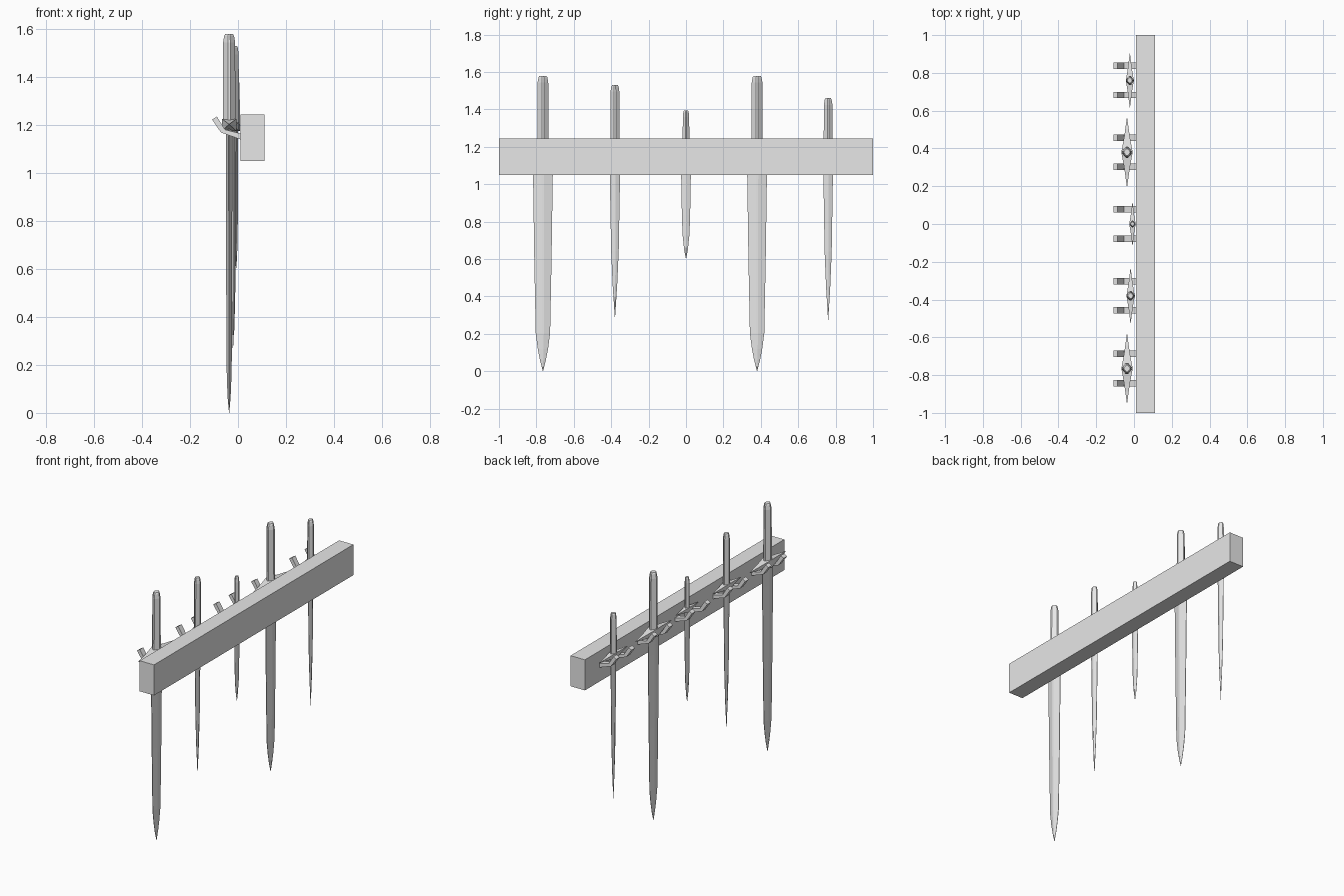
import bpy

cube = bpy.data.objects.get("Cube")
if cube:
    bpy.data.objects.remove(cube, do_unlink=True)

grey = bpy.data.materials.new("light_grey")
grey.use_nodes = True
grey.diffuse_color = (0.8, 0.8, 0.8, 1)
grey.node_tree.nodes["Principled BSDF"].inputs["Base Color"].default_value = (0.8, 0.8, 0.8, 1)


def loft(name, rings):
    """Join matching rings of points with quads and close both ends."""
    n = len(rings[0])
    verts = [p for ring in rings for p in ring]
    faces = [(r * n + i, r * n + (i + 1) % n, (r + 1) * n + (i + 1) % n, (r + 1) * n + i)
             for r in range(len(rings) - 1) for i in range(n)]
    faces += [tuple(reversed(range(n))), tuple(range(len(verts) - n, len(verts)))]
    mesh = bpy.data.meshes.new(name)
    mesh.from_pydata(verts, [], faces)
    mesh.materials.append(grey)
    obj = bpy.data.objects.new(name, mesh)
    bpy.context.collection.objects.link(obj)
    # make every face point outwards
    import bmesh
    bm = bmesh.new()
    bm.from_mesh(mesh)
    bmesh.ops.recalc_face_normals(bm, faces=bm.faces)
    bm.to_mesh(mesh)
    bm.free()
    return obj


def cut_diamond(x, y, z, hx, hy, cut=0.2):
    """Diamond section with its four corners trimmed."""
    c = cut
    shape = [(1, -c), (1, c), (c, 1), (-c, 1), (-1, c), (-1, -c), (-c, -1), (c, -1)]
    return [(x + hx * a, y + hy * b, z) for a, b in shape]


def rectangle(x, y, z, hx, hz):
    return [(x + hx * a, y, z + hz * b) for a, b in ((-1, -1), (1, -1), (1, 1), (-1, 1))]


# Wall board
loft("board", [rectangle(0.06, y, 1.147, 0.05, 0.097) for y in (-1, 1)])

# Bent hook outline in x, z
HOOK = [(0.01, 1.14), (0.01, 1.165), (-0.054, 1.181), (-0.088, 1.235),
        (-0.108, 1.223), (-0.071, 1.169)]

# Blade outlines: fraction of length from guard, fraction of half width
BROAD = [(0, 1), (0.12, 0.96), (0.5, 0.84), (0.83, 0.7), (0.9, 0.5), (0.95, 0.29), (1, 0.01)]
SLIM = [(0, 1), (0.15, 0.95), (0.6, 0.7), (0.8, 0.42), (1, 0.01)]
SHORT = [(0, 1), (0.2, 0.97), (0.6, 0.82), (0.78, 0.68), (0.92, 0.35), (1, 0.01)]

# y, x, top, tip, guard half length, guard half depth, grip half width, blade half width, outline
SWORDS = [
    (-0.765, -0.037, 1.58, 0.0, 0.18, 0.03, 0.03, 0.055, BROAD),
    (-0.38, -0.018, 1.53, 0.28, 0.143, 0.022, 0.025, 0.029, SLIM),
    (0.0, -0.008, 1.395, 0.6, 0.113, 0.017, 0.018, 0.027, SHORT),
    (0.38, -0.037, 1.58, 0.0, 0.18, 0.03, 0.03, 0.055, BROAD),
    (0.76, -0.022, 1.46, 0.27, 0.143, 0.021, 0.024, 0.027, SLIM),
]

for k, (y, x, top, tip, g_len, g_dep, grip, blade, outline) in enumerate(SWORDS, 1):
    g_hz = g_dep * 0.85
    g_z = 1.175 + g_hz

    # Crossguard tapering to both ends
    loft(f"guard_{k}", [rectangle(x, y + s * g_len, g_z + g_hz * (1 - w) * 0.1, g_dep * w, g_hz * w)
                        for s, w in ((-1, 0.04), (-0.45, 0.5), (0, 1), (0.45, 0.5), (1, 0.04))])

    # Grip with a chamfered top
    gx = grip * 0.88
    loft(f"grip_{k}", [cut_diamond(x, y, z, gx * w, grip * w)
                       for z, w in ((g_z, 1), (top - 0.035, 0.95), (top - 0.008, 0.78), (top, 0.6))])

    # Blade hanging below the guard
    thick = min(0.014, g_dep * 0.5)
    loft(f"blade_{k}", [cut_diamond(x, y, g_z + (tip - g_z) * t, thick * (w ** 0.7), blade * w, 0.12)
                        for t, w in outline])

    # Pair of supporting hooks
    for side, offset in (("right", -0.077), ("left", 0.077)):
        loft(f"hook_{k}_{side}", [[(hx, y + offset + d, hz) for hx, hz in HOOK]
                                  for d in (-0.017, 0.017)])
